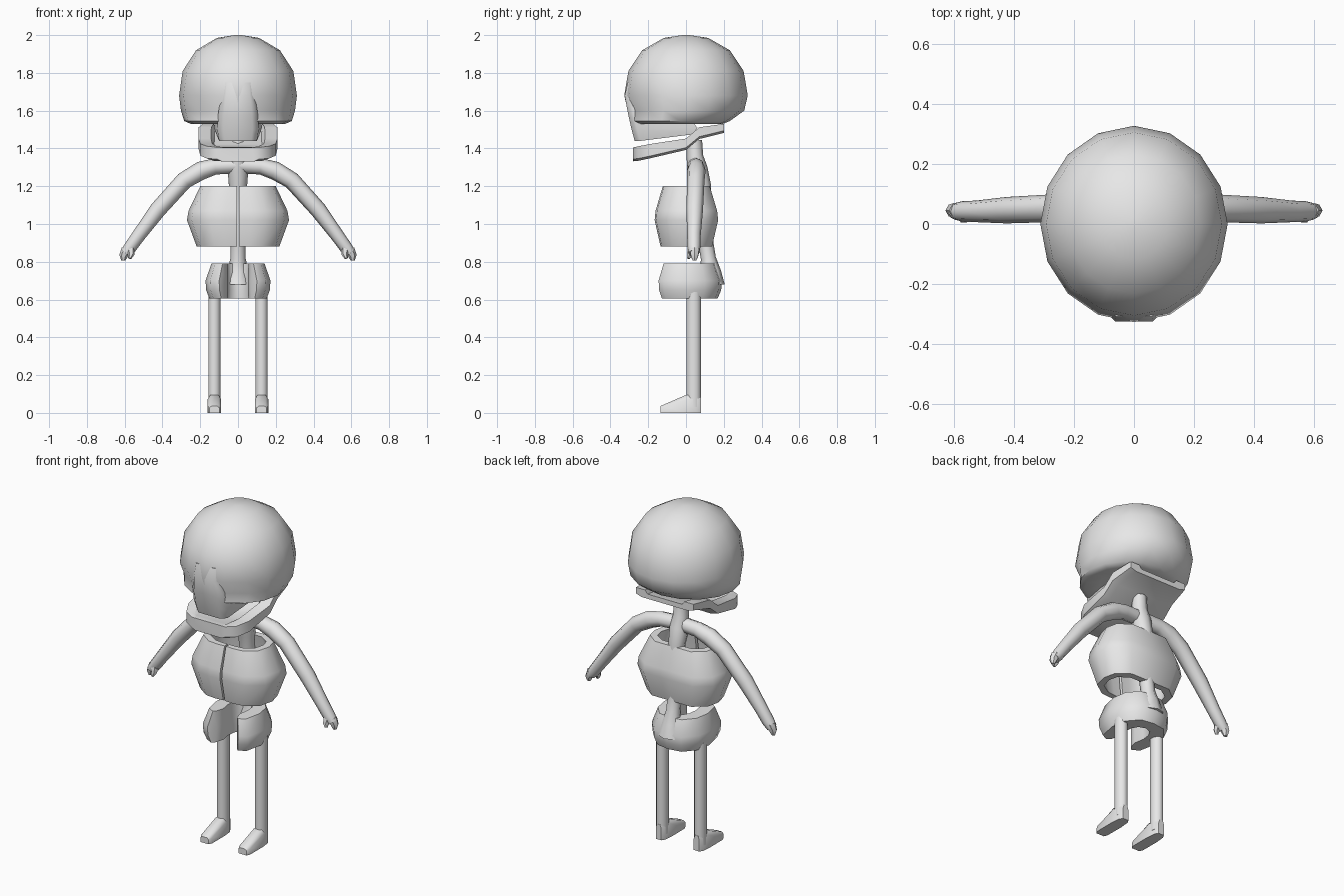
import bpy, bmesh, math
from mathutils import Vector

if "Cube" in bpy.data.objects:
    bpy.data.objects.remove(bpy.data.objects["Cube"])

bone = bpy.data.materials.new("bone_grey")
bone.diffuse_color = (0.8, 0.8, 0.8, 1)
bone.use_nodes = True
bone.node_tree.nodes["Principled BSDF"].inputs["Base Color"].default_value = bone.diffuse_color


def loft(name, rings, angle=50):
    """Bridge rings of equal point count and cap both ends."""
    bm = bmesh.new()
    loops = [[bm.verts.new(p) for p in ring] for ring in rings]
    n = len(loops[0])
    for a, b in zip(loops, loops[1:]):
        for i in range(n):
            j = (i + 1) % n
            bm.faces.new((a[i], a[j], b[j], b[i]))
    bm.faces.new(loops[0])
    bm.faces.new(loops[-1])
    bmesh.ops.remove_doubles(bm, verts=bm.verts, dist=0.0005)
    bmesh.ops.recalc_face_normals(bm, faces=bm.faces)
    mesh = bpy.data.meshes.new(name)
    bm.to_mesh(mesh)
    bm.free()
    mesh.materials.append(bone)
    ob = bpy.data.objects.new(name, mesh)
    bpy.context.collection.objects.link(ob)
    bpy.ops.object.select_all(action='DESELECT')
    ob.select_set(True)
    bpy.context.view_layer.objects.active = ob
    bpy.ops.object.shade_smooth_by_angle(angle=math.radians(angle))
    return ob


def tube(name, path, sides=8):
    """Round limb through (x, y, z, radius) stations."""
    pts = [Vector(p[:3]) for p in path]
    rings = []
    for i, p in enumerate(pts):
        t = (pts[min(i + 1, len(pts) - 1)] - pts[max(i - 1, 0)]).normalized()
        u = t.cross(Vector((0, 1, 0))).normalized()
        v = t.cross(u)
        r = path[i][3]
        rings.append([p + r * (u * math.cos(a) + v * math.sin(a))
                      for a in (math.tau * k / sides for k in range(sides))])
    return loft(name, rings)


def band(name, outer, inner, levels, inner_levels):
    """Thick open band: half plans are mirrored, levels are (z, scale)."""
    def whole(half):
        return half + [(-x, y) for x, y in reversed(half[:-1])]
    rings = []
    for (ox, oy), (ix, iy) in zip(whole(outer), whole(inner)):
        ring = [(ox * s, oy * s, z) for z, s in levels]
        ring += [(ix * s, iy * s, z) for z, s in reversed(inner_levels)]
        rings.append(ring)
    return loft(name, rings)


# Skull: stacked ellipses (z, x radius, y radius, y centre)
skull = []
for z, rx, ry, cy in [(2.0, .02, .02, 0), (1.985, .112, .118, 0), (1.92, .222, .232, 0),
                      (1.81, .293, .305, 0), (1.68, .312, .327, 0),
                      (1.60, .302, .308, 0), (1.545, .285, .262, -.03),
                      (1.53, .25, .23, -.035), (1.545, .17, .16, -.035)]:
    ring = []
    for k in range(16):
        a = math.tau * k / 16
        x, y = rx * math.cos(a), cy + ry * math.sin(a)
        # shallow eye hollows beside the nose ridge
        if y < -.2 and .05 < abs(x) < .24 and z == 1.60:
            y += .02
        ring.append((x, y, z))
    skull.append(ring)
loft("skull", skull)

# Upper jaw and nose ridge, flush with the front of the skull
loft("upper_jaw", [
    [(-w, f + .03, z), (-w * .7, f, z), (w * .7, f, z), (w, f + .03, z),
     (w * 1.15, b, z + dz), (-w * 1.15, b, z + dz)]
    for z, w, f, b, dz in [(1.75, .085, -.308, -.1, 0), (1.68, .09, -.325, -.05, 0),
                           (1.58, .105, -.306, 0, 0), (1.50, .11, -.288, .06, .01),
                           (1.44, .10, -.272, .04, .035)]])

# Lower jaw: dished plate running from chin to hinge (y, half width, top, bottom, dish)
loft("lower_jaw", [
    [(-w, y, t), (-.68 * w, y, t), (-.6 * w, y, t - d), (.6 * w, y, t - d),
     (.68 * w, y, t), (w, y, t), (w, y, b + .012), (.8 * w, y, b),
     (-.8 * w, y, b), (-w, y, b + .012)]
    for y, w, t, b, d in [(-.28, .11, 1.405, 1.332, .0), (-.25, .165, 1.412, 1.335, .005),
                          (-.18, .20, 1.425, 1.35, .03), (0, .21, 1.452, 1.392, .03),
                          (.07, .208, 1.512, 1.45, .03), (.20, .19, 1.53, 1.482, .02)]])

# Spine and neck
tube("spine", [(0, .13, .68, .075), (0, .13, .75, .055), (0, .118, .82, .04),
               (0, .105, .90, .04), (0, .09, 1.05, .042), (0, .085, 1.2, .048),
               (0, .06, 1.29, .055), (0, .047, 1.36, .044), (0, .045, 1.445, .04)])

# Ribcage: hollow shell split down the breastbone
rib_plan = [(.006, -.162), (.07, -.166), (.15, -.158), (.245, -.09), (.27, .01),
            (.25, .10), (.16, .17), (0, .17)]
rib_inner = [(.008, -.115), (.06, -.115), (.115, -.108), (.185, -.065), (.205, .01),
             (.19, .07), (.12, .115), (0, .115)]
band("ribcage", rib_plan, rib_inner,
     [(.88, .81), (1.02, 1), (1.07, .97), (1.20, .74)],
     [(.88, .88), (1.02, 1), (1.07, .97), (1.20, .78)])

# Pelvis: thick U open at the front
band("pelvis",
     [(.10, -.145), (.148, -.12), (.172, 0), (.155, .10), (.09, .175), (0, .19)],
     [(.07, -.11), (.055, -.06), (.065, 0), (.06, .05), (.04, .085), (0, .10)],
     [(.605, .88), (.65, .98), (.70, 1), (.79, .82)],
     [(.605, 1), (.65, .96), (.70, .95), (.79, 1)])

for side, s in (("left", 1), ("right", -1)):
    # Arm, from breast line through shoulder and elbow to the wrist
    tube(side + "_arm", [(s * x, y, z, r) for x, y, z, r in [
        (0, .05, 1.31, .042), (.12, .055, 1.305, .043), (.195, .055, 1.283, .049),
        (.285, .052, 1.23, .046), (.425, .046, 1.075, .044),
        (.525, .042, .94, .036), (.572, .042, .875, .034), (.596, .042, .845, .028)]])
    # Finger mitt and thumb
    tube(side + "_fingers", [(s * .59, .045, .865, .028), (s * .607, .045, .83, .022),
                             (s * .607, .045, .806, .011)], 6)
    tube(side + "_thumb", [(s * .568, .03, .865, .024), (s * .566, .018, .838, .017),
                           (s * .573, .012, .818, .009)], 6)

    # Leg shaft
    loft(side + "_leg", [
        [(s * .125 + .035 * math.cos(a), .041 + .041 * math.sin(a), z)
         for a in (math.tau * (k + .5) / 8 for k in range(8))]
        for z in (.03, .64)])
    # Foot: heel to toe sections (y, half width, height)
    loft(side + "_foot", [
        [(s * .125 + x * w, y, z) for x, z in
         [(-1, 0), (1, 0), (1, h * .75), (.6, h), (-.6, h), (-1, h * .75)]]
        for y, w, h in [(.08, .018, .09), (.06, .03, .10), (.0, .036, .095),
                        (-.115, .035, .045), (-.136, .026, .036)]])
